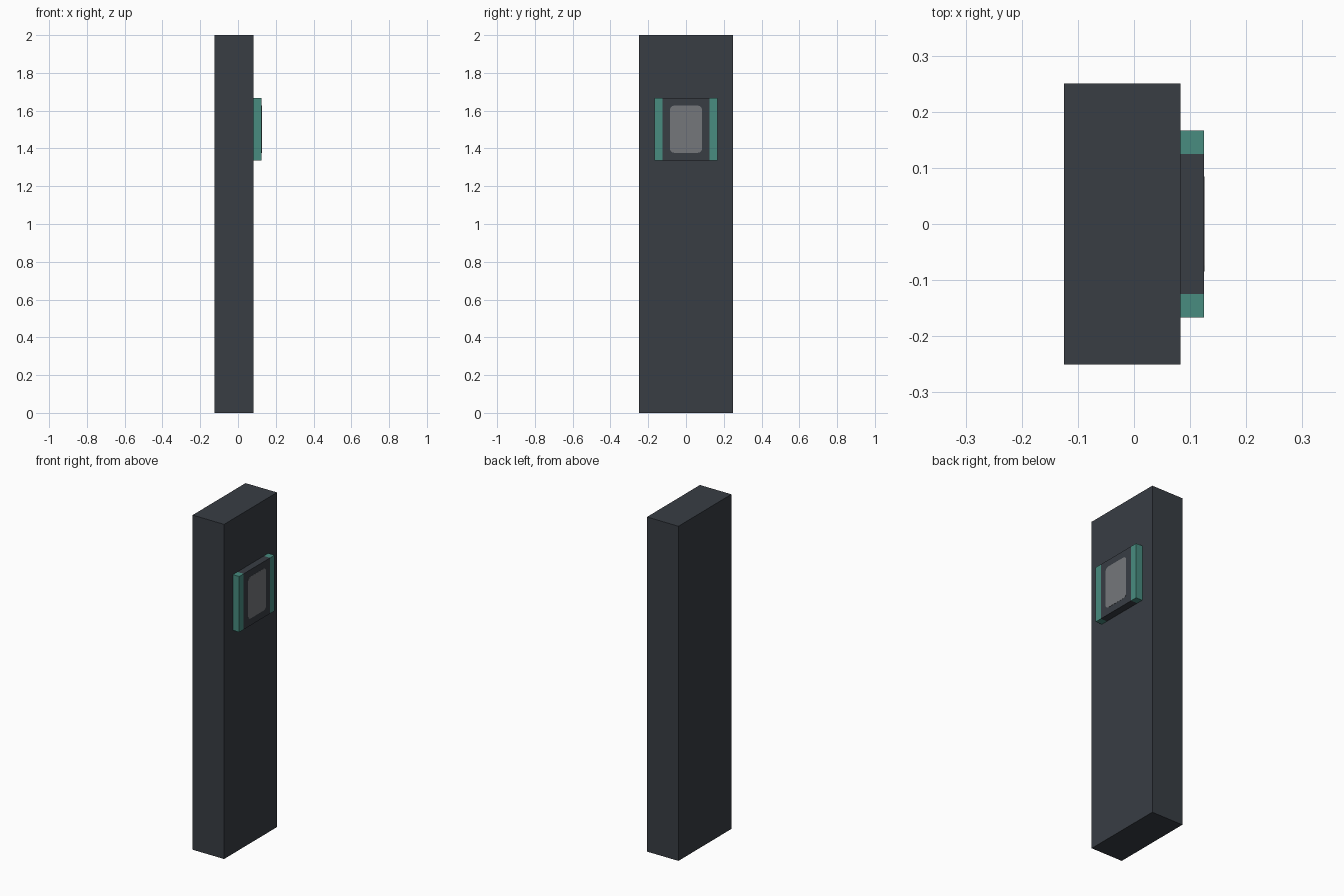
import bpy
import bmesh
import math

if "Cube" in bpy.data.objects:
    bpy.data.objects.remove(bpy.data.objects["Cube"])


def srgb(*rgb):
    lin = [(c / 255 / 12.92) if c < 11 else ((c / 255 + 0.055) / 1.055) ** 2.4 for c in rgb]
    return (*lin, 1.0)


def material(name, *rgb):
    m = bpy.data.materials.new(name)
    m.diffuse_color = srgb(*rgb)
    m.use_nodes = True
    m.node_tree.nodes["Principled BSDF"].inputs["Base Color"].default_value = m.diffuse_color
    return m


charcoal = material("charcoal", 56, 61, 68)
teal = material("teal", 72, 140, 128)
grey = material("grey", 117, 119, 123)


def finish(name, bm, mat):
    bmesh.ops.recalc_face_normals(bm, faces=bm.faces)
    mesh = bpy.data.meshes.new(name)
    bm.to_mesh(mesh)
    bm.free()
    mesh.materials.append(mat)
    ob = bpy.data.objects.new(name, mesh)
    bpy.context.collection.objects.link(ob)
    return ob


def box(name, lo, hi, mat):
    bm = bmesh.new()
    bmesh.ops.create_cube(bm, size=1)
    for v in bm.verts:
        v.co = [hi[i] if v.co[i] > 0 else lo[i] for i in range(3)]
    return finish(name, bm, mat)


FACE, FRONT = 0.083, 0.125      # pillar face and reader face
BOTTOM, TOP = 1.335, 1.668      # reader height range

# Pillar
box("pillar", (-0.125, -0.25, 0), (FACE, 0.25, 2), charcoal)

# Reader housing with a coloured bar on each side
box("reader_housing", (FACE, -0.125, BOTTOM), (FRONT, 0.125, TOP), charcoal)
for side, y in (("left", -0.167), ("right", 0.125)):
    box(side + "_bar", (FACE, y, BOTTOM), (FRONT, y + 0.042, TOP), teal)

# Screen: thin rounded plate on the housing
bm = bmesh.new()
half_w, half_h, r, mid = 0.085, 0.125, 0.022, 1.502
ring = []
for quarter, (sy, sz) in enumerate(((1, 1), (-1, 1), (-1, -1), (1, -1))):
    for step in range(4):
        a = math.radians(90 * quarter + 30 * step)
        ring.append(bm.verts.new((FRONT - 0.001,
                                  sy * (half_w - r) + r * math.cos(a),
                                  mid + sz * (half_h - r) + r * math.sin(a))))
plate = bm.faces.new(ring)
out = bmesh.ops.extrude_face_region(bm, geom=[plate])
for v in out["geom"]:
    if isinstance(v, bmesh.types.BMVert):
        v.co.x += 0.002
finish("screen", bm, grey)
